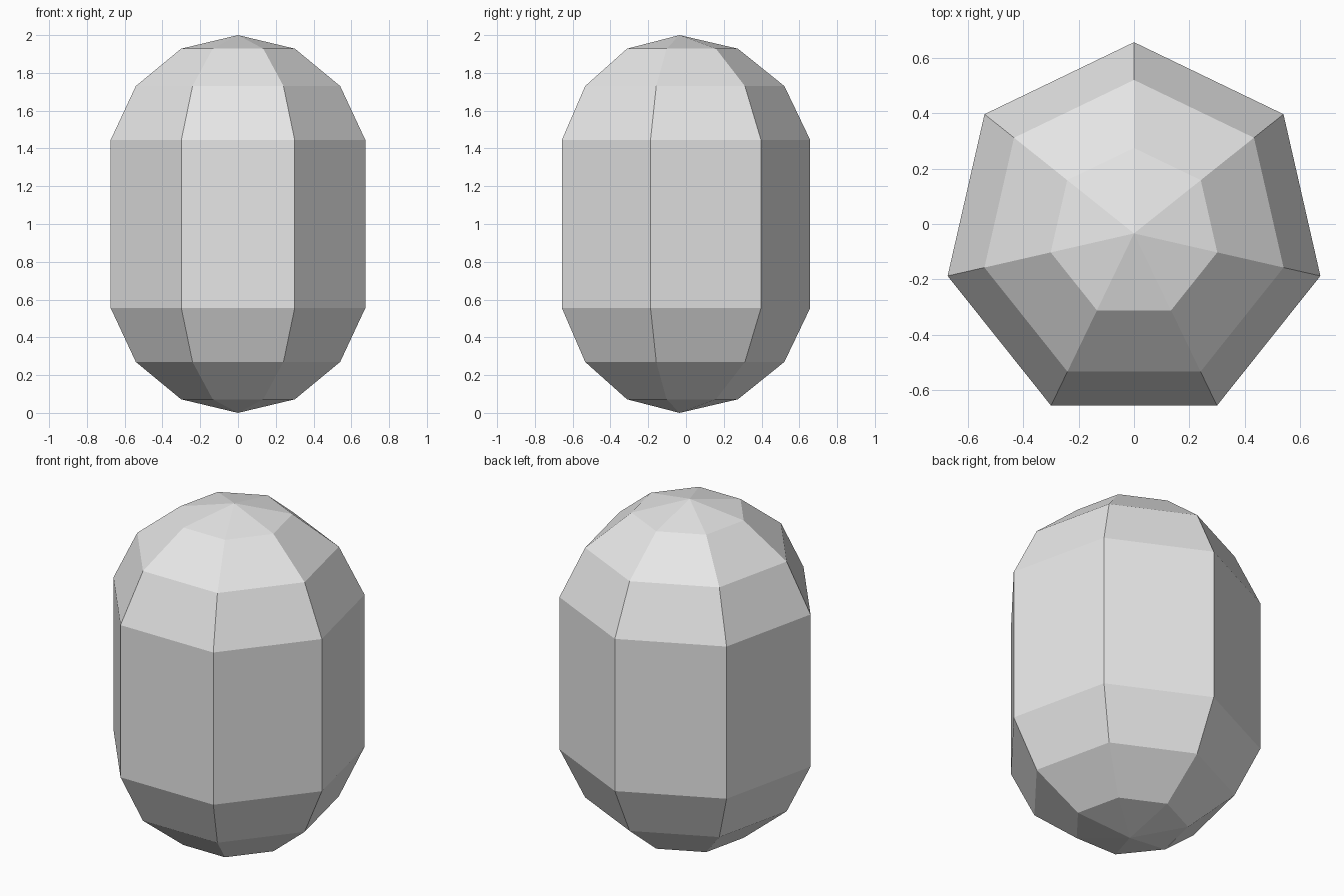
import bpy, bmesh
from math import sin, cos, pi

cube = bpy.data.objects.get("Cube")
if cube:
    bpy.data.objects.remove(cube, do_unlink=True)

SIDES = 7
CENTRE_Y = -0.034

# Lower half of the capsule outline: radius, height
lower = [(0.309, 0.072), (0.555, 0.27), (0.6915, 0.555)]
profile = lower + [(r, 2 - z) for r, z in reversed(lower)]

# Seven-sided capsule with one edge pointing to the back
bm = bmesh.new()
rings = []
for r, z in profile:
    angles = [pi / 2 + 2 * pi * i / SIDES for i in range(SIDES)]
    rings.append([bm.verts.new((r * cos(a), CENTRE_Y + r * sin(a), z)) for a in angles])
bottom = bm.verts.new((0, CENTRE_Y, 0))
top = bm.verts.new((0, CENTRE_Y, 2))

for i in range(SIDES):
    j = (i + 1) % SIDES
    bm.faces.new((bottom, rings[0][j], rings[0][i]))
    for a, b in zip(rings, rings[1:]):
        bm.faces.new((a[i], a[j], b[j], b[i]))
    bm.faces.new((rings[-1][i], rings[-1][j], top))

mesh = bpy.data.meshes.new("capsule_body")
bm.to_mesh(mesh)
bm.free()

# Plain light grey
grey = bpy.data.materials.new("light_grey")
grey.use_nodes = True
colour = (0.8, 0.8, 0.8, 1)
grey.diffuse_color = colour
grey.node_tree.nodes["Principled BSDF"].inputs["Base Color"].default_value = colour
mesh.materials.append(grey)

body = bpy.data.objects.new("capsule_body", mesh)
bpy.context.collection.objects.link(body)
